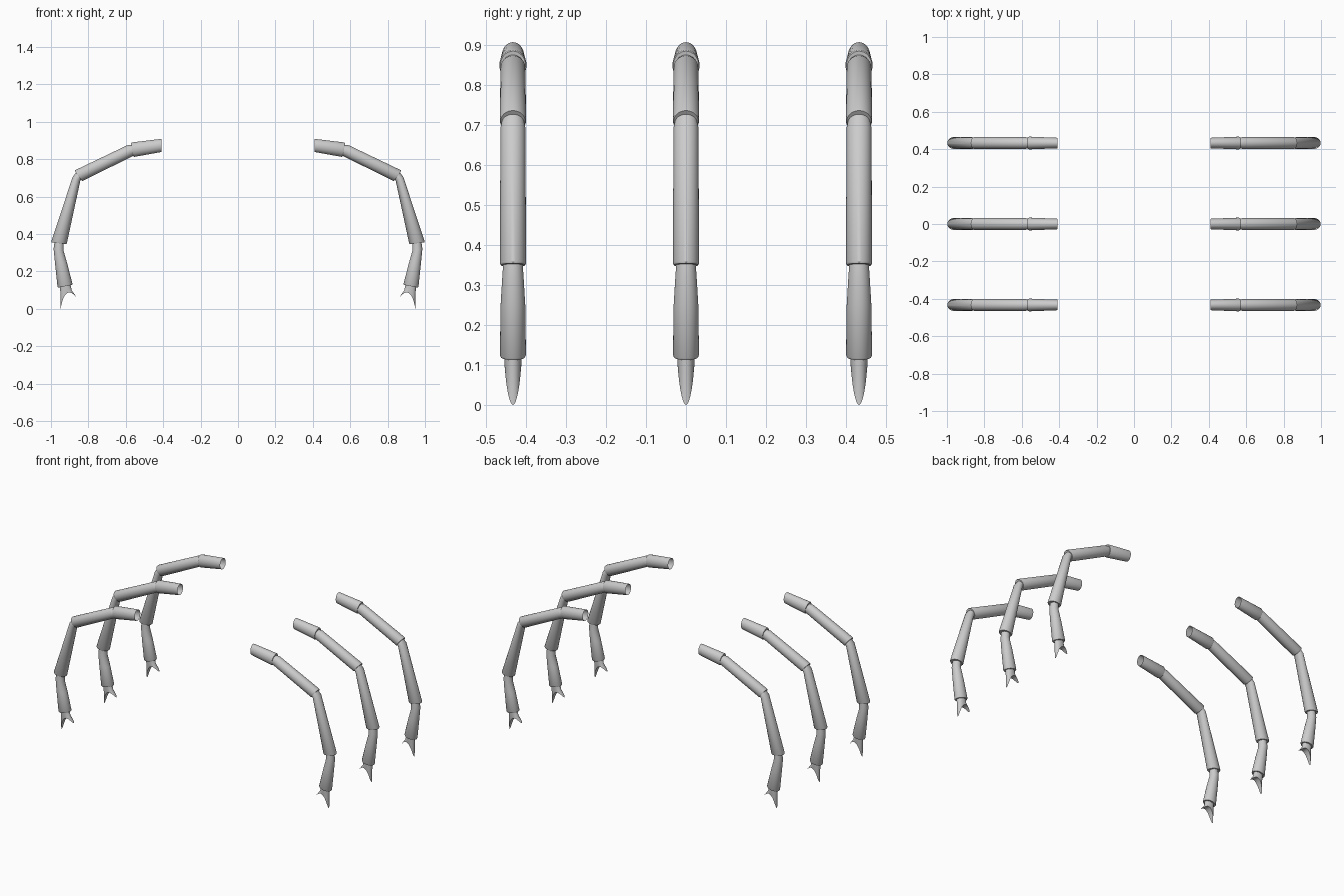
import bpy, bmesh, math
from mathutils import Vector

if "Cube" in bpy.data.objects:
    bpy.data.objects.remove(bpy.data.objects["Cube"])

SIDES = 32

# Each ring: outer edge x,z / inner edge x,z / half width in y / end notch depth
SEGMENTS = {
    "hip":   [(.41, .908, .41, .838, .028, 0), (.568, .889, .554, .812, .034, 0)],
    "thigh": [(.56, .877, .545, .822, .027, 0), (.592, .874, .565, .815, .031, 0),
              (.87, .741, .829, .684, .033, 0)],
    "shin":  [(.862, .733, .828, .698, .026, 0), (.884, .705, .843, .685, .031, 0),
              (.998, .36, .915, .350, .033, 0)],
    "ankle": [(.98, .365, .932, .355, .024, 0), (.986, .32, .932, .308, .027, 0),
              (.979, .25, .914, .245, .031, 0), (.965, .117, .885, .133, .0325, 0)],
    "foot":  [(.953, .13, .897, .14, .022, 0), (.949, .075, .889, .098, .021, .012),
              (.948, 0, .862, .06, .019, .052)],
}


def ring_points(ring, side):
    x1, z1, x2, z2, hy, notch = ring
    pts = []
    for i in range(SIDES):
        a = 2 * math.pi * i / SIDES
        c, s = math.cos(a), math.sin(a)
        x = (x1 + x2) / 2 + (x1 - x2) / 2 * c + notch * .2 * s * s
        z = (z1 + z2) / 2 + (z1 - z2) / 2 * c + notch * s * s
        pts.append(Vector((side * x, hy * s, z)))
    return pts


def centre(pts):
    return sum(pts, Vector()) / len(pts)


def segment_mesh(name, rings, side):
    loops = [ring_points(r, side) for r in rings]
    if name != "foot":
        # rounded lip turning inward around the next segment
        c = centre(loops[-1])
        step = (c - centre(loops[-2])).normalized() * .005
        loops += [[c + (p - c) * k + step for p in loops[-1]] for k in (.93, .6)]
    bm = bmesh.new()
    vloops = [[bm.verts.new(p) for p in l] for l in loops]
    for a, b in zip(vloops, vloops[1:]):
        for i in range(SIDES):
            j = (i + 1) % SIDES
            bm.faces.new((a[i], a[j], b[j], b[i]))
    if name == "foot":
        # saddle-shaped underside between the two claws
        v = vloops[-1]
        h = SIDES // 2
        for i in range(h):
            q = [v[i], v[i + 1], v[SIDES - i - 1], v[(SIDES - i) % SIDES]]
            bm.faces.new(list(dict.fromkeys(q)))
    bmesh.ops.recalc_face_normals(bm, faces=bm.faces)
    # the hip is an open tube, so make sure its walls face outward
    f = bm.faces[0] if not bm.faces.ensure_lookup_table() else None
    mid = centre(loops[0] + loops[1])
    if f.normal.dot(f.calc_center_median() - mid) < 0 and name != "foot":
        n = sum(g.normal.dot(g.calc_center_median() - mid) for g in bm.faces[:SIDES])
        if n < 0:
            bmesh.ops.reverse_faces(bm, faces=bm.faces)
    for g in bm.faces:
        g.smooth = True
    me = bpy.data.meshes.new(name)
    bm.to_mesh(me)
    bm.free()
    me.set_sharp_from_angle(angle=math.radians(35))
    return me


# Three legs on each side
for side, label in ((1, "right"), (-1, "left")):
    for name, rings in SEGMENTS.items():
        me = segment_mesh(name, rings, side)
        for place, y in (("front", -.433), ("middle", 0), ("back", .433)):
            ob = bpy.data.objects.new(f"{place}_{label}_{name}", me)
            ob.location.y = y
            bpy.context.collection.objects.link(ob)
